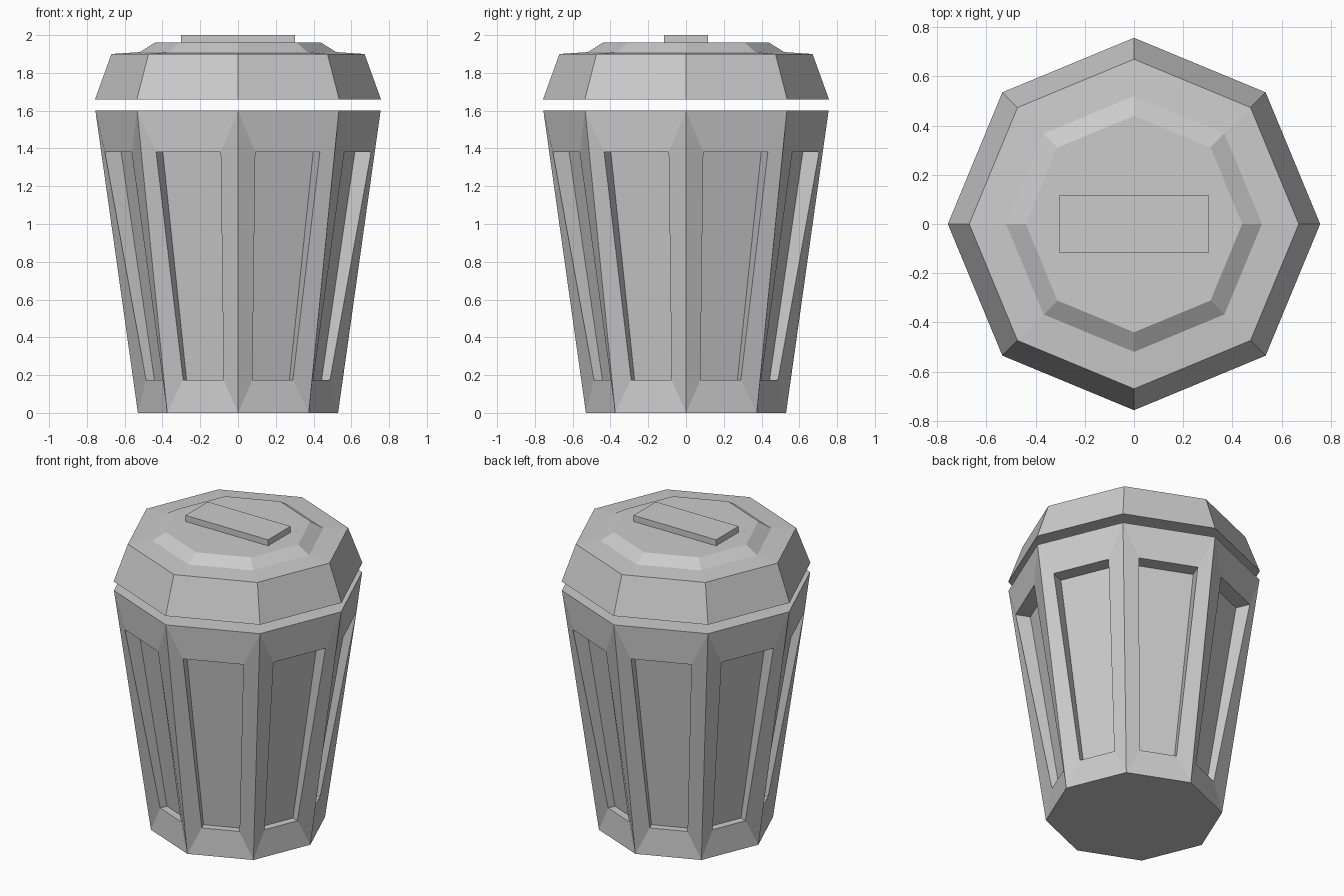
import bpy, bmesh
from math import sin, cos, pi

if "Cube" in bpy.data.objects:
    bpy.data.objects.remove(bpy.data.objects["Cube"])

SIDES = 8
STEP = 2 * pi / SIDES


def finish(bm, name):
    bmesh.ops.remove_doubles(bm, verts=bm.verts[:], dist=0.0005)
    bmesh.ops.recalc_face_normals(bm, faces=bm.faces[:])
    mesh = bpy.data.meshes.new(name)
    bm.to_mesh(mesh)
    bm.free()
    obj = bpy.data.objects.new(name, mesh)
    bpy.context.collection.objects.link(obj)
    return obj


def ring(bm, r, z):
    return [bm.verts.new((r * cos(i * STEP), r * sin(i * STEP), z)) for i in range(SIDES)]


def bridge(bm, a, b):
    n = len(a)
    for i in range(n):
        j = (i + 1) % n
        bm.faces.new((a[i], a[j], b[j], b[i]))


# Tapered octagonal bin body with a recessed panel on each side
bm = bmesh.new()
low, high = ring(bm, 0.53, 0), ring(bm, 0.755, 1.6)
bm.faces.new(low[::-1])
bm.faces.new(high)


def panel_loop(bm, side, bottom, top):
    """Rectangle on one side; bottom and top are (distance out, half width, z)."""
    a = (side + 0.5) * STEP
    pts = []
    for (d, w, z), s in ((bottom, -1), (bottom, 1), (top, 1), (top, -1)):
        pts.append(bm.verts.new((d * cos(a) - s * w * sin(a),
                                 d * sin(a) + s * w * cos(a), z)))
    return pts


for i in range(SIDES):
    j = (i + 1) % SIDES
    outer = [low[i], low[j], high[j], high[i]]
    frame = panel_loop(bm, i, (0.479, 0.116, 0.175), (0.686, 0.185, 1.38))
    inner = panel_loop(bm, i, (0.431, 0.116, 0.175), (0.593, 0.185, 1.38))
    bridge(bm, outer, frame)
    bridge(bm, frame, inner)
    bm.faces.new(inner)
finish(bm, "bin_body")

# Stepped octagonal lid, floating just above the body
bm = bmesh.new()
rings = [ring(bm, r, z) for r, z in ((0.757, 1.66), (0.67, 1.9), (0.52, 1.91), (0.44, 1.96))]
for a, b in zip(rings, rings[1:]):
    bridge(bm, a, b)
bm.faces.new(rings[0][::-1])
bm.faces.new(rings[-1])
finish(bm, "lid")

# Flat handle bar on the lid
bm = bmesh.new()
bmesh.ops.create_cube(bm, size=1)
for v in bm.verts:
    v.co = (v.co.x * 0.605, v.co.y * 0.235, 1.975 + v.co.z * 0.05)
finish(bm, "lid_handle")
